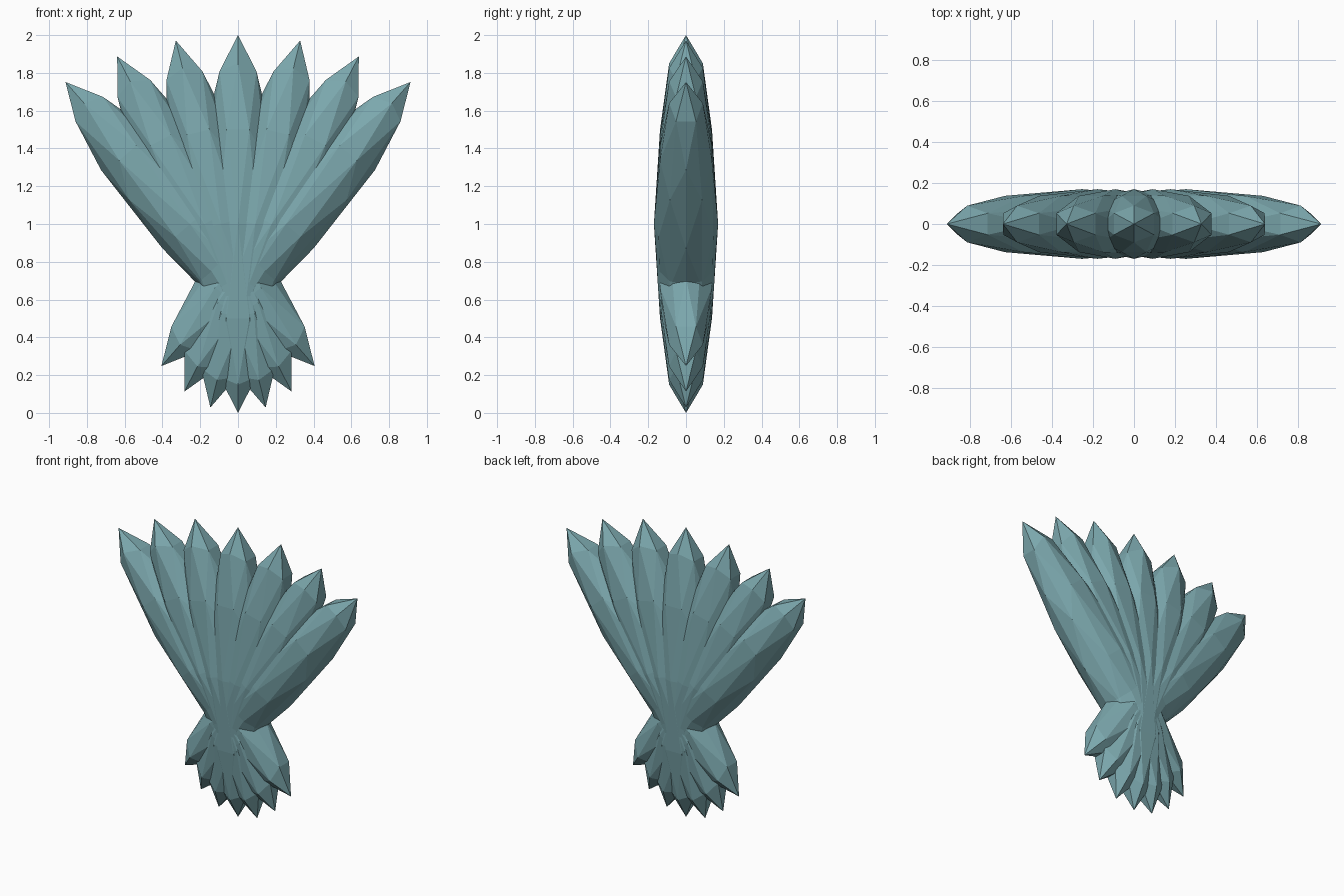
import bpy, bmesh, math
from mathutils import Vector, Matrix

if "Cube" in bpy.data.objects:
    bpy.data.objects.remove(bpy.data.objects["Cube"])

# One flat colour
teal = bpy.data.materials.new("dusty_teal")
teal.diffuse_color = (0.20, 0.39, 0.42, 1.0)
teal.use_nodes = True
teal.node_tree.nodes["Principled BSDF"].inputs["Base Color"].default_value = teal.diffuse_color

LENGTH, WIDTH, DEPTH = 1.0, 0.195, 0.17   # half sizes of one shard
PHI = (1 + math.sqrt(5)) / 2


def shard_mesh():
    """Faceted 80-face sphere with a vertex at each end, stretched to a shard."""
    corners = []
    for a in (-1, 1):
        for b in (-PHI, PHI):
            corners += [Vector((0, a, b)), Vector((b, 0, a)), Vector((a, b, 0))]
    points = [c.normalized() for c in corners]
    for i, p in enumerate(corners):
        for q in corners[i + 1:]:
            if (p - q).length < 2.1:              # neighbours: add edge midpoint
                points.append((p + q).normalized())
    bm = bmesh.new()
    for p in points:
        bm.verts.new(p)
    bmesh.ops.convex_hull(bm, input=bm.verts[:])
    bmesh.ops.scale(bm, vec=(WIDTH, DEPTH, LENGTH), verts=bm.verts[:])
    bmesh.ops.recalc_face_normals(bm, faces=bm.faces[:])
    mesh = bpy.data.meshes.new("shard")
    bm.to_mesh(mesh)
    bm.free()
    mesh.materials.append(teal)
    return mesh


# Fan of seven crossing shards
mesh = shard_mesh()
for k in range(-3, 4):
    angle = 0.24 * k
    shard = bpy.data.objects.new(f"fan_shard_{k + 4}", mesh)
    shard.matrix_world = (Matrix.Translation((0.385 * math.sin(angle), 0, 1.0))
                          @ Matrix.Rotation(angle, 4, 'Y'))
    bpy.context.collection.objects.link(shard)
